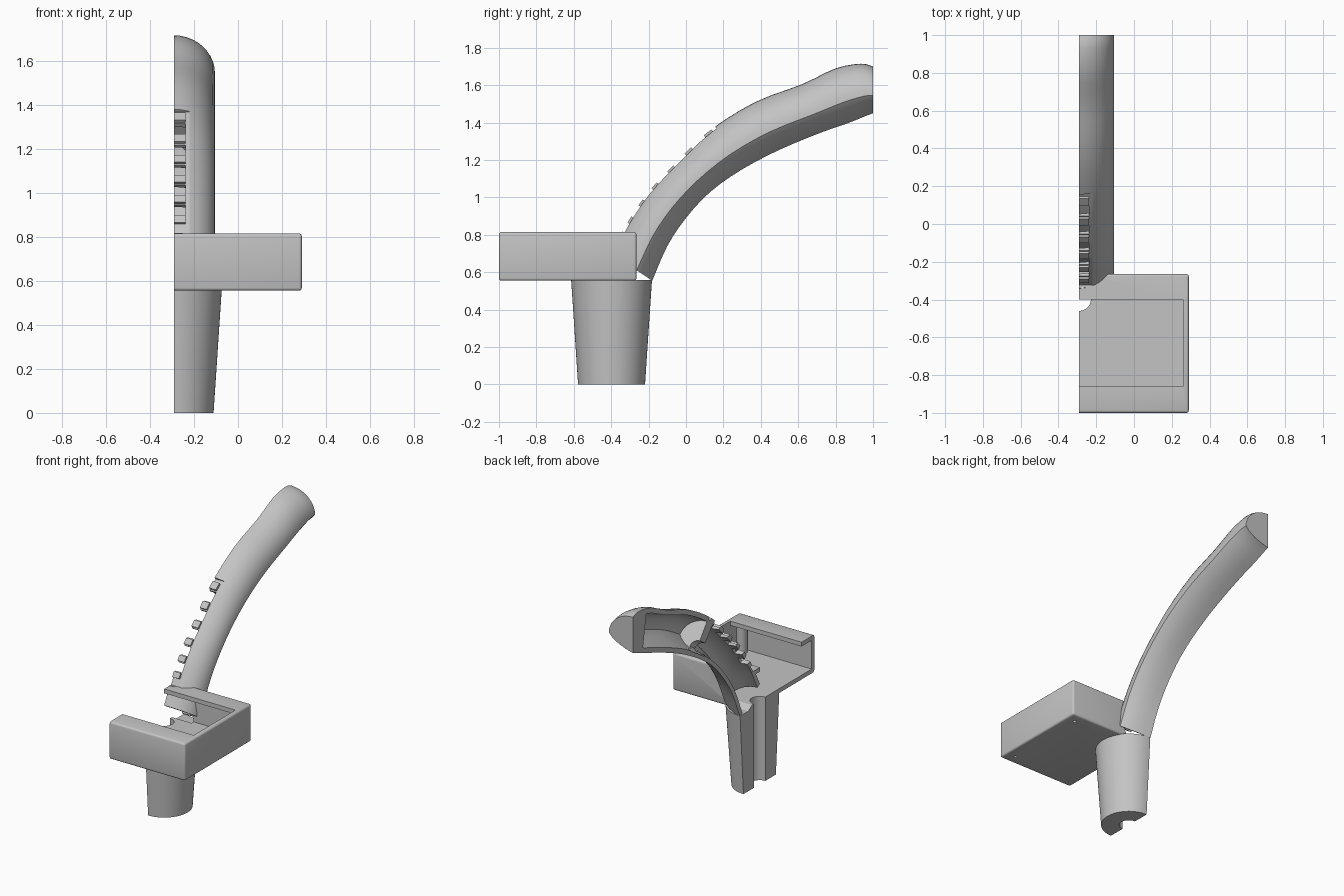
import bpy, bmesh, math
from mathutils import Matrix, Vector

if "Cube" in bpy.data.objects:
    bpy.data.objects.remove(bpy.data.objects["Cube"])

CUT = -0.29          # plane where the body is split in half
HANDLE_Y = -0.398

grey = bpy.data.materials.new("plain grey")
grey.use_nodes = True
grey.diffuse_color = (0.55, 0.55, 0.55, 1)
grey.node_tree.nodes["Principled BSDF"].inputs["Base Color"].default_value = (0.55, 0.55, 0.55, 1)


def finish(bm, name):
    bmesh.ops.recalc_face_normals(bm, faces=bm.faces)
    mesh = bpy.data.meshes.new(name)
    bm.to_mesh(mesh)
    bm.free()
    mesh.materials.append(grey)
    ob = bpy.data.objects.new(name, mesh)
    bpy.context.collection.objects.link(ob)
    return ob


def block(name, lo, hi, bevel=0):
    bm = bmesh.new()
    lo, hi = Vector(lo), Vector(hi)
    bmesh.ops.create_cube(bm, size=1, matrix=Matrix.Translation((lo + hi) / 2) @ Matrix.Diagonal((hi - lo).to_4d()))
    if bevel:
        bmesh.ops.bevel(bm, geom=bm.edges[:], offset=bevel, segments=3, profile=0.5, affect='EDGES')
    return finish(bm, name)


def cone(name, x, y, z0, z1, r0, r1, sides=64):
    bm = bmesh.new()
    bmesh.ops.create_cone(bm, cap_ends=True, segments=sides, radius1=r0, radius2=r1, depth=z1 - z0,
                          matrix=Matrix.Translation((x, y, (z0 + z1) / 2)))
    return finish(bm, name)


# Arm spine: lower and upper edge of successive sections, in (y, z)
SPINE = [((-.18, .555), (-.40, .70)), ((-.10, .74), (-.31, .87)), ((0, .89), (-.20, 1.03)),
         ((.13, 1.03), (-.05, 1.19)), ((.30, 1.15), (.13, 1.36)), ((.50, 1.255), (.37, 1.51)),
         ((.73, 1.35), (.62, 1.605)), ((.86, 1.395), (.80, 1.69)), ((.96, 1.435), (.935, 1.715)),
         ((1, 1.45), (1, 1.70))]


def spine_point(t, side):
    i = min(int(max(t, 0)), len(SPINE) - 2)
    f = t - i
    p = [Vector(SPINE[min(max(i + k, 0), len(SPINE) - 1)][side]) for k in (-1, 0, 1, 2)]
    if f < 0:
        return p[1] + (p[2] - p[1]) * f
    m0, m1 = (p[2] - p[0]) / 2, (p[3] - p[1]) / 2
    return ((2 * f**3 - 3 * f**2 + 1) * p[1] + (f**3 - 2 * f**2 + f) * m0
            + (3 * f**2 - 2 * f**3) * p[2] + (f**3 - f**2) * m1)


def loft(name, profile, t0, t1):
    """Sweep a closed (width, height fraction) profile along the arm."""
    bm = bmesh.new()
    steps = max(1, round((t1 - t0) * 3))
    rings = []
    for k in range(steps + 1):
        t = t0 + (t1 - t0) * k / steps
        low, up = spine_point(t, 0), spine_point(t, 1)
        rings.append([bm.verts.new((CUT + w, *(low + (up - low) * u))) for w, u in profile])
    n = len(profile)
    for a, b in zip(rings, rings[1:]):
        for j in range(n):
            bm.faces.new((a[j], a[(j + 1) % n], b[(j + 1) % n], b[j]))
    bm.faces.new(rings[0])
    bm.faces.new(rings[-1][::-1])
    return finish(bm, name)


def strip(half_width, u0, u1):
    return [(-half_width, u0), (half_width, u0), (half_width, u1), (-half_width, u1)]


def carve(ob, cutters):
    bpy.context.view_layer.objects.active = ob
    for c in cutters:
        c.hide_render = True
        mod = ob.modifiers.new("carve", 'BOOLEAN')
        mod.operation, mod.solver, mod.object = 'DIFFERENCE', 'EXACT', c
        bpy.ops.object.modifier_apply(modifier=mod.name)


# Arm section: keeled underside, crease at the widest point, round top
half = [(0, 0), (.055, .06), (.11, .145), (.16, .27), (.185, .38)]
half += [(.185 * math.cos(a), .38 + .62 * math.sin(a)) for a in (math.pi / 2 * k / 10 for k in range(1, 11))]
half[-1] = (0, 1)
section = half + [(-w, u) for w, u in half[-2:0:-1]]
hollow = [(w * .83, .5 + (u - .5) * .76) for w, u in section]
wire_way = [(w * .3, .1 + u * .3) for w, u in section]

# Cutters
split = block("split_cutter", (-2, -2, -1), (CUT, 2, 3))
bore = cone("bore_cutter", CUT, HANDLE_Y, -.1, .62, .062, .062)
lower_cavity = loft("lower_cavity_cutter", hollow, -.25, 3.85)
upper_cavity = loft("upper_cavity_cutter", hollow, 4.15, 7.3)
wire_cutter = loft("wire_cutter", wire_way, 3.6, 4.4)
recess = loft("recess_cutter", strip(.07, .94, 1.2), .72, 4.12)
helpers = [split, bore, lower_cavity, upper_cavity, wire_cutter, recess]
SLOT_T = [1.36 + .57 * k for k in range(5)]
slots = [loft("slot_cutter", strip(.052, .6, 1.2), t - .15, t + .15) for t in SLOT_T]

# Curved arm with its row of slots
arm = loft("arm", section, 0, len(SPINE) - 1)
carve(arm, [lower_cavity, upper_cavity, wire_cutter, recess] + slots + [split])

# Raised ribs between the slots
ribs = []
for k in range(6):
    t = SLOT_T[0] + .57 * (k - .5)
    rib = loft("rib", strip(.052, .89, 1.0), t - .1, t + .1)
    carve(rib, [split])
    ribs.append(rib)

# Open tray with a lip around the top
tray = block("tray", (2 * CUT - .29, -1, .555), (.29, -.265, .815), .013)
inside = block("inside_cutter", (2 * CUT - .262, -.972, .585), (.262, -.293, .785))
opening = block("opening_cutter", (2 * CUT - .26, -.86, .7), (.26, -.40, .9))
screws = [cone("screw_cutter", .22, y, .5, .75, .012, .012, 16) for y in (-.93, -.335)]
carve(tray, [inside, opening, bore, lower_cavity, split] + screws)

# Screw posts in the tray corners
posts = []
for y, screw in zip((-.93, -.335), screws):
    post = cone("screw_post", .22, y, .58, .79, .035, .035, 32)
    carve(post, [screw])
    posts.append(post)

# Tapered hollow handle
handle = cone("handle", CUT, HANDLE_Y, 0, .558, .179, .216)
carve(handle, [bore, split])

for c in helpers + slots + screws + [inside, opening]:
    bpy.data.objects.remove(c)

bpy.ops.object.select_all(action='DESELECT')
for ob in [arm, tray, handle] + ribs + posts:
    ob.select_set(True)
    bpy.context.view_layer.objects.active = ob
bpy.ops.object.shade_smooth_by_angle(angle=math.radians(32))
